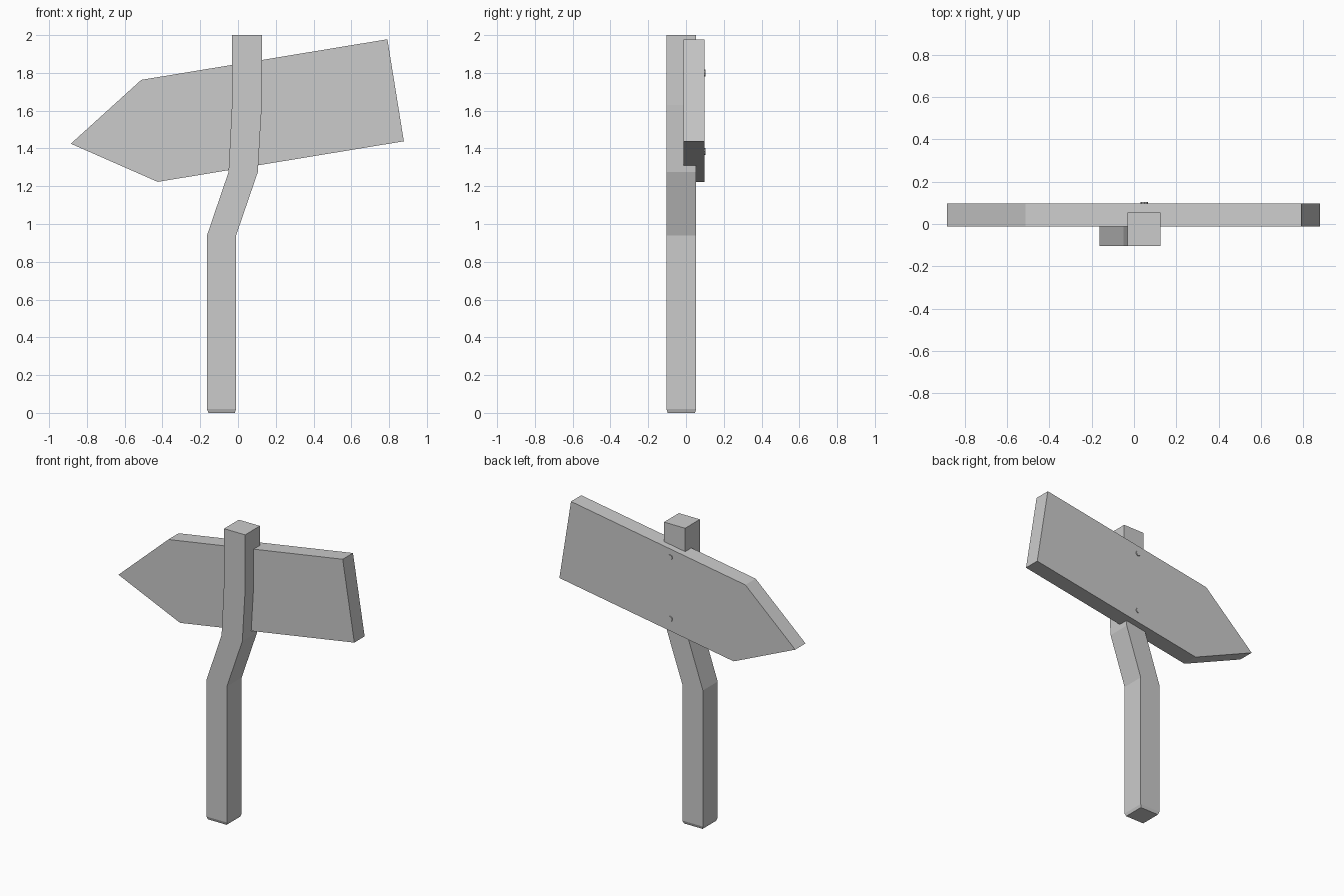
import bpy, bmesh, math
from mathutils import Matrix

if "Cube" in bpy.data.objects:
    bpy.data.objects.remove(bpy.data.objects["Cube"])


def make_object(name, bm):
    bmesh.ops.recalc_face_normals(bm, faces=bm.faces[:])
    mesh = bpy.data.meshes.new(name)
    bm.to_mesh(mesh)
    bm.free()
    obj = bpy.data.objects.new(name, mesh)
    bpy.context.collection.objects.link(obj)
    return obj


# Crooked square post: one ring per bend (z, left x, right x, y inset)
bm = bmesh.new()
front, back = -0.104, 0.054
sections = [
    (0.0, -0.157, -0.017, 0.007),
    (0.02, -0.164, -0.010, 0.0),
    (0.94, -0.164, -0.010, 0.0),
    (1.275, -0.050, 0.105, 0.0),
    (1.63, -0.032, 0.126, 0.0),
    (2.0, -0.031, 0.126, 0.0),
]
rings = []
for z, x0, x1, inset in sections:
    f, b = front + inset, back - inset
    rings.append([bm.verts.new(p) for p in
                  ((x0, f, z), (x1, f, z), (x1, b, z), (x0, b, z))])
for low, high in zip(rings, rings[1:]):
    for i in range(4):
        j = (i + 1) % 4
        bm.faces.new((low[i], low[j], high[j], high[i]))
bm.faces.new(rings[0])
bm.faces.new(rings[-1])
make_object("post", bm)

# Tilted arrow board: outline extruded in depth
bm = bmesh.new()
outline = [(-0.885, 1.425), (-0.512, 1.763), (0.791, 1.978),
           (0.878, 1.438), (-0.425, 1.223)]
face = bm.faces.new([bm.verts.new((x, -0.012, z)) for x, z in outline])
extruded = bmesh.ops.extrude_face_region(bm, geom=[face], use_keep_orig=True)
bmesh.ops.translate(bm, vec=(0, 0.11, 0), verts=[
    v for v in extruded["geom"] if isinstance(v, bmesh.types.BMVert)])
make_object("arrow_board", bm)

# Nail heads on the back of the board
for name, z in (("upper_nail", 1.80), ("lower_nail", 1.384)):
    bm = bmesh.new()
    bmesh.ops.create_cone(
        bm, cap_ends=True, segments=8, radius1=0.018, radius2=0.018, depth=0.02,
        matrix=Matrix.Translation((0.049, 0.094, z)) @ Matrix.Rotation(math.pi / 2, 4, 'X'))
    make_object(name, bm)
